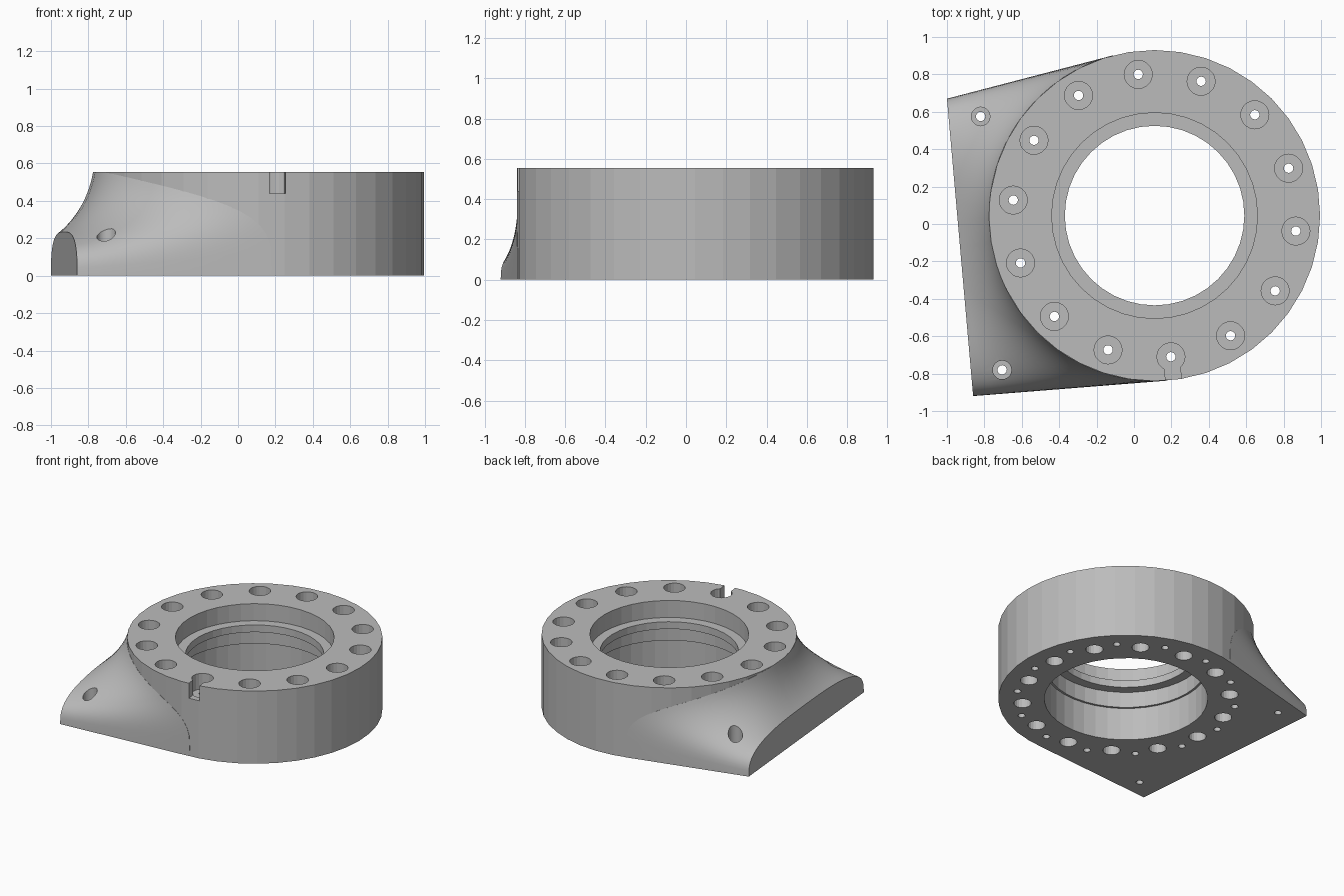
import bpy, bmesh
from math import sin, cos, pi, radians, atan2, hypot, acos
from mathutils import Vector, Matrix

cube = bpy.data.objects.get("Cube")
if cube:
    bpy.data.objects.remove(cube, do_unlink=True)

CX, CY, R, H = 0.11, 0.045, 0.885, 0.555
HOLES, HOLE_R, START = 14, 0.76, radians(96.6)
STEP = 2 * pi / HOLES

grey = bpy.data.materials.new("plain_grey")
grey.use_nodes = True
grey.diffuse_color = (0.5, 0.5, 0.5, 1)
grey.node_tree.nodes["Principled BSDF"].inputs["Base Color"].default_value = (0.5, 0.5, 0.5, 1)


def finish(name, bm):
    bmesh.ops.remove_doubles(bm, verts=bm.verts, dist=0.0002)
    bmesh.ops.recalc_face_normals(bm, faces=bm.faces)
    mesh = bpy.data.meshes.new(name)
    bm.to_mesh(mesh)
    bm.free()
    mesh.materials.append(grey)
    obj = bpy.data.objects.new(name, mesh)
    bpy.context.collection.objects.link(obj)
    return obj


def cylinders(name, points, radius, z0, z1, sides=20):
    bm = bmesh.new()
    for x, y in points:
        bmesh.ops.create_cone(bm, cap_ends=True, segments=sides, radius1=radius, radius2=radius,
                              depth=z1 - z0, matrix=Matrix.Translation((x, y, (z0 + z1) / 2)))
    return finish(name, bm)


def cut(target, cutter):
    cutter.hide_render = True
    mod = target.modifiers.new("cut", 'BOOLEAN')
    mod.operation, mod.solver, mod.object = 'DIFFERENCE', 'EXACT', cutter
    select(target)
    bpy.ops.object.modifier_apply(modifier=mod.name)
    bpy.data.objects.remove(cutter, do_unlink=True)


def select(obj):
    bpy.ops.object.select_all(action='DESELECT')
    obj.select_set(True)
    bpy.context.view_layer.objects.active = obj


def polar(radius, angle):
    return CX + radius * cos(angle), CY + radius * sin(angle)


# Ring body: stepped bore profile turned around the axis
profile = [(0.566, 0), (R, 0), (R, H), (0.55, H), (0.55, 0.425), (0.48, 0.425),
           (0.48, 0.37), (0.55, 0.37), (0.55, 0.25), (0.566, 0.25)]
SIDES = 40
bm = bmesh.new()
rings = [[bm.verts.new((*polar(r, 2 * pi * i / SIDES), z)) for r, z in profile] for i in range(SIDES)]
for i in range(SIDES):
    a, b = rings[i], rings[(i + 1) % SIDES]
    for j in range(len(profile)):
        k = (j + 1) % len(profile)
        bm.faces.new((a[j], b[j], b[k], a[k]))
ring = finish("ring_body", bm)

# Bolt holes with counterbores, and blind pockets underneath between them
bolts = [polar(HOLE_R, START + i * STEP) for i in range(HOLES)]
pockets = [polar(0.72, START + (i + 0.5) * STEP) for i in range(HOLES)]
cut(ring, cylinders("bolt_cutter", bolts, 0.025, -0.1, 0.7, 16))
cut(ring, cylinders("counterbore_cutter", bolts, 0.075, 0.435, 0.7))
cut(ring, cylinders("pocket_cutter", pockets, 0.06, -0.1, 0.25))

# Slot from the front counterbore out through the rim
slot_angle = START + 7 * STEP
bm = bmesh.new()
bmesh.ops.create_cube(bm, size=1, matrix=Matrix.Translation((*polar(0.86, slot_angle), 0.59))
                      @ Matrix.Rotation(slot_angle, 4, 'Z') @ Matrix.Diagonal((0.22, 0.085, 0.3, 1)))
cut(ring, finish("slot_cutter", bm))

# Mounting flange: arched flat end lofted in a hollow sweep onto the ring
BACK, FRONT = Vector((-1.0, 0.67)), Vector((-0.86, -0.92))


def ring_angle(u):
    """Angle where the sweep line from the arched end meets the ring."""
    p = (BACK + FRONT) / 2 + (FRONT - BACK) / 2 * u
    own = atan2(p.y - CY, p.x - CX) % (2 * pi)
    corner = FRONT if u > 0 else BACK
    swing = acos(R / hypot(corner.x - CX, corner.y - CY))
    return p, own + (swing if u > 0 else -swing) * abs(u) ** 4


ACROSS, ALONG = 40, 14
bm = bmesh.new()
top, bottom = [], []
for i in range(ACROSS + 1):
    th = pi * i / ACROSS
    c, s = cos(th), max(sin(th), 0)
    if i in (0, ACROSS):
        s = 0
    u = (1 if c > 0 else -1) * abs(c) ** (2 / 3)
    start, angle = ring_angle(u)
    end = Vector(polar(R, angle))
    z0, z1 = 0.235 * s ** (2 / 3), H * s ** 0.5
    zc = z0 + 0.42 * (z1 - z0)
    line = []
    for j in range(ALONG + 1):
        t = j / ALONG
        f = 2 * t * (1 - t) * 0.8 + t * t
        z = (1 - t) ** 2 * z0 + 2 * t * (1 - t) * zc + t * t * z1
        line.append((*start.lerp(end, f), z))
    line.append((*polar(R - 0.02, angle), z1 * 0.99))
    top.append([bm.verts.new(p) for p in line])
    bottom.append([bm.verts.new((p[0], p[1], 0)) for p in line])
for i in range(ACROSS):
    for grid in (top, bottom):
        for j in range(ALONG + 1):
            bm.faces.new((grid[i][j], grid[i + 1][j], grid[i + 1][j + 1], grid[i][j + 1]))
    for j in (0, ALONG + 1):
        bm.faces.new((top[i][j], top[i + 1][j], bottom[i + 1][j], bottom[i][j]))
flange = finish("mounting_flange", bm)

# Corner screw holes
screws = [(-0.82, 0.575), (-0.705, -0.78)]
cut(flange, cylinders("screw_cutter", screws, 0.025, -0.1, 0.7, 16))
cut(flange, cylinders("screw_head_cutter", screws, 0.05, 0.1, 0.7))
select(flange)
bpy.ops.object.shade_smooth_by_angle(angle=radians(35))
